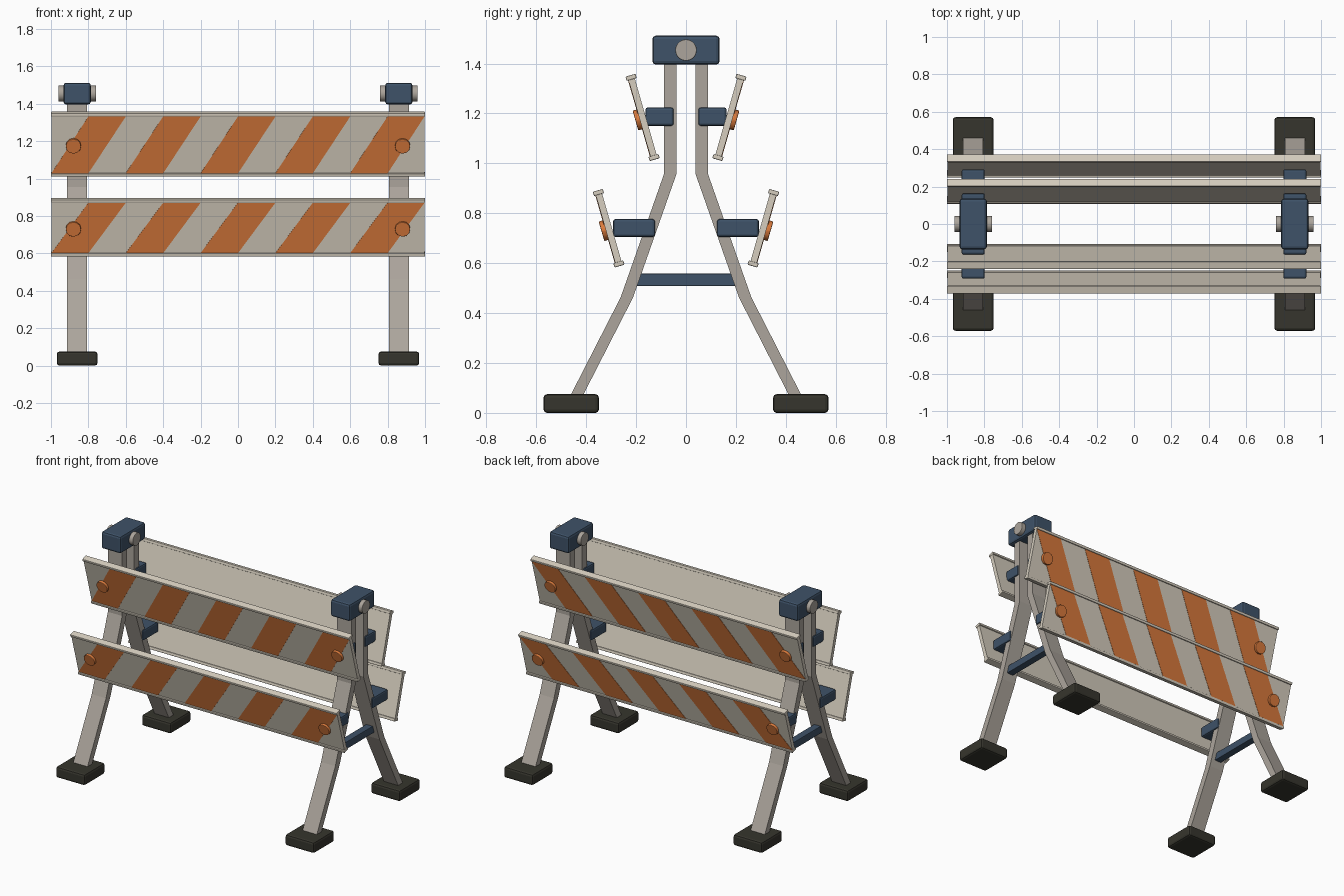
import bpy, bmesh, math
from mathutils import Matrix, Vector

if "Cube" in bpy.data.objects:
    bpy.data.objects.remove(bpy.data.objects["Cube"])


def material(name, r, g, b):
    lin = [((c / 255 + 0.055) / 1.055) ** 2.4 for c in (r, g, b)]
    m = bpy.data.materials.new(name)
    m.diffuse_color = (*lin, 1)
    m.use_nodes = True
    m.node_tree.nodes["Principled BSDF"].inputs["Base Color"].default_value = m.diffuse_color
    return m


CREAM = material("cream", 214, 206, 191)
ORANGE = material("orange", 218, 122, 60)
STEEL = material("warm grey steel", 172, 165, 156)
BLUE = material("slate blue", 62, 82, 104)
RUBBER = material("dark rubber", 54, 53, 45)


def finish(name, bm, mat, mtx=Matrix(), bevel=0.0):
    """Turn a bmesh into a named, coloured object."""
    bm.transform(mtx)
    bmesh.ops.recalc_face_normals(bm, faces=bm.faces)
    mesh = bpy.data.meshes.new(name)
    bm.to_mesh(mesh)
    bm.free()
    mesh.materials.append(mat)
    ob = bpy.data.objects.new(name, mesh)
    bpy.context.collection.objects.link(ob)
    if bevel:
        mod = ob.modifiers.new("bevel", "BEVEL")
        mod.width, mod.segments, mod.limit_method = bevel, 2, "ANGLE"
    return ob


def box(name, centre, size, mat, mtx=Matrix(), bevel=0.0):
    bm = bmesh.new()
    bmesh.ops.create_cube(bm, size=1)
    local = Matrix.Translation(centre) @ Matrix.Diagonal((*size, 1))
    return finish(name, bm, mat, mtx @ local, bevel)


def cylinder(name, centre, radius, depth, axis, sides, mat, mtx=Matrix(), bevel=0.0):
    bm = bmesh.new()
    bmesh.ops.create_cone(bm, cap_ends=True, segments=sides,
                          radius1=radius, radius2=radius, depth=depth)
    for f in bm.faces:
        f.smooth = len(f.verts) == 4
    for e in bm.edges:
        e.smooth = all(len(f.verts) == 4 for f in e.link_faces)
    turn = Matrix.Rotation(math.pi / 2, 4, axis)
    return finish(name, bm, mat, mtx @ Matrix.Translation(centre) @ turn, bevel)


def prism(bm, outline, offset):
    """Extrude a flat outline along an offset vector."""
    face = bm.faces.new([bm.verts.new(p) for p in outline])
    new = bmesh.ops.extrude_face_region(bm, geom=[face])["geom"]
    bmesh.ops.translate(bm, vec=offset,
                        verts=[v for v in new if isinstance(v, bmesh.types.BMVert)])


LEG_X, LEG_W = 0.86, 0.107
LEG_PATH = [(0.064, 1.42), (0.064, 0.955), (0.237, 0.463), (0.443, 0.06)]


def leg(name, x, mtx):
    # bent bar, with constant depth front to back
    pts = [(y - 0.025, z) for y, z in LEG_PATH]
    pts += [(y + 0.025, z) for y, z in reversed(LEG_PATH)]
    bm = bmesh.new()
    prism(bm, [(x - LEG_W / 2, -y, z) for y, z in pts], Vector((LEG_W, 0, 0)))
    finish(name, bm, STEEL, mtx)


def panel(name, y, z, length, mtx):
    # tilted board with flanged rims, slanted stripes and two bolts
    tilt = mtx @ Matrix.Translation((0, y, z)) @ Matrix.Rotation(math.radians(16), 4, "X")
    half = length / 2
    rim = 0.018
    box(name + "_board", (0, 0, 0), (1.994, 0.026, length - rim), CREAM, tilt)
    for s, edge in ((1, "top"), (-1, "bottom")):
        box(f"{name}_{edge}_rim", (0, 0, s * (half - rim / 2)), (2.0, 0.042, rim),
            CREAM, tilt, 0.004)
    h = half - rim
    bm = bmesh.new()
    for i in range(5):
        a = -1 + 0.4 * i
        b = a + 0.2
        outline = [(a, -h), (b, -h), (b + 0.2, h), (a + 0.2, h)]
        prism(bm, [(max(-0.997, min(0.997, px)), -0.0125, pz) for px, pz in outline],
              Vector((0, -0.0025, 0)))
    finish(name + "_stripes", bm, ORANGE, tilt)
    for x in (-0.88, 0.88):
        cylinder(name + "_bolt", (x, -0.018, -0.004), 0.041, 0.026, "X", 12, ORANGE, tilt, 0.003)


# front and back halves mirror each other
for side, mtx in (("front", Matrix()), ("back", Matrix.Diagonal((1, -1, 1, 1)))):
    panel(side + "_upper_panel", -0.174, 1.184, 0.352, mtx)
    panel(side + "_lower_panel", -0.31, 0.74, 0.316, mtx)
    for x in (-LEG_X, LEG_X):
        leg(side + "_leg", x, mtx)
        box(side + "_foot", (x, -0.46, 0.0375), (0.218, 0.222, 0.075), RUBBER, mtx, 0.014)
        box(side + "_upper_bracket", (x, -0.106, 1.187), (0.124, 0.114, 0.074), BLUE, mtx, 0.01)
        box(side + "_lower_bracket", (x, -0.208, 0.741), (0.124, 0.168, 0.072), BLUE, mtx, 0.01)

# hinge blocks, pivot pins and cross braces at each end
for x in (-LEG_X, LEG_X):
    box("hinge_block", (x, 0, 1.454), (0.146, 0.27, 0.116), BLUE, bevel=0.014)
    cylinder("pivot_pin", (x, 0, 1.454), 0.043, 0.202, "Y", 20, STEEL, bevel=0.003)
    box("cross_brace", (x, 0, 0.533), (0.05, 0.40, 0.05), BLUE, bevel=0.004)
